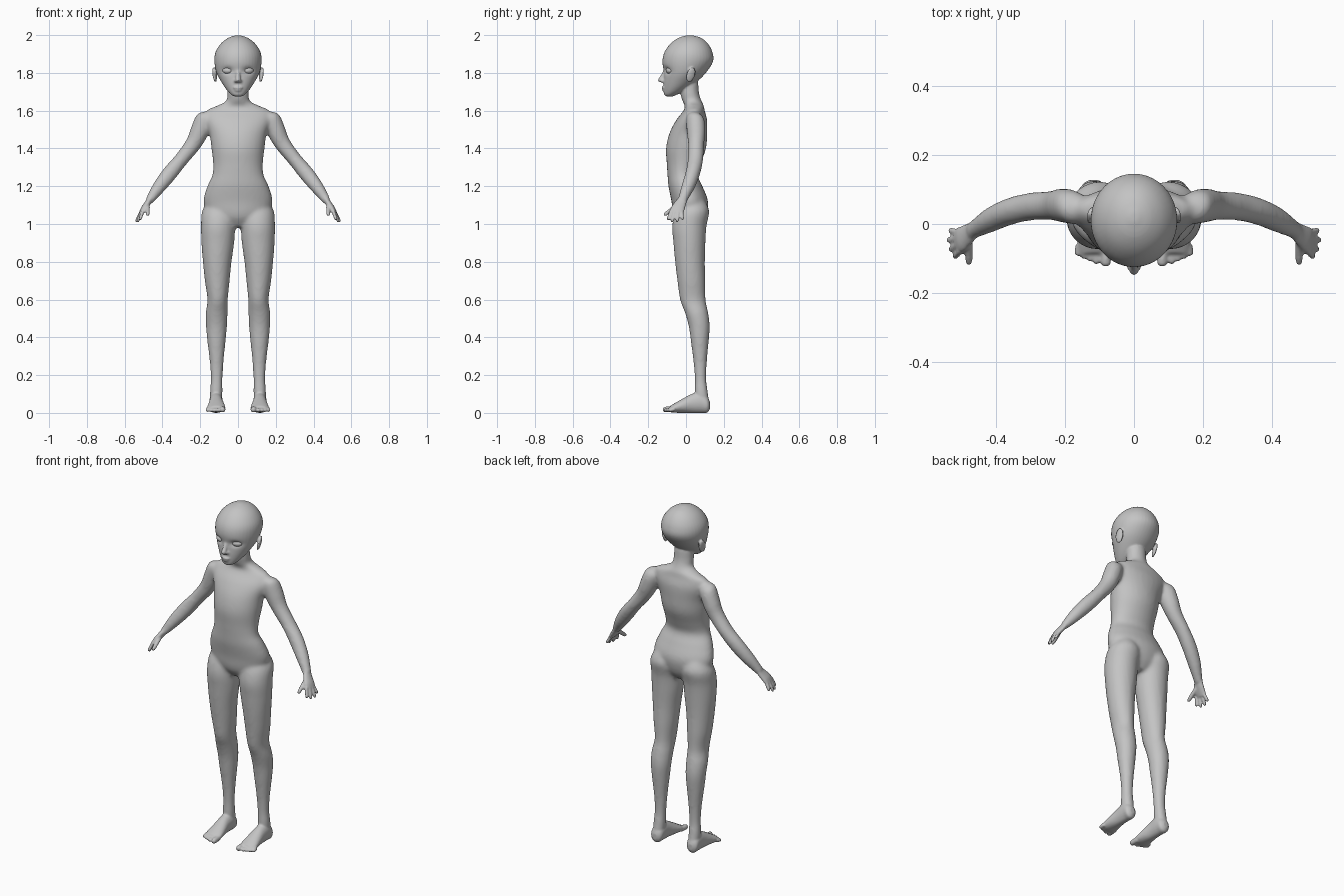
import bpy, bmesh, math
from mathutils import Vector, Matrix, Euler

skin = bpy.data.materials.new("plain grey")
skin.diffuse_color = (0.55, 0.55, 0.55, 1)


def spline(rows, t):
    """Smooth curve through rows of numbers, t counted in rows."""
    i = min(int(t), len(rows) - 2)
    f = t - i
    p = [rows[max(0, min(len(rows) - 1, i + k))] for k in (-1, 0, 1, 2)]
    return [b + 0.5 * f * (c - a + f * (2 * a - 5 * b + 4 * c - d + f * (3 * (b - c) + d - a)))
            for a, b, c, d in zip(*p)]


def tube(bm, rows, axis=(0, 0, 1), side=(1, 0, 0), both=False, steps=5, n=28):
    """Loft of ellipses; each row is x, y, z, radius along side, radius across."""
    w = Vector(axis).normalized()
    u = Vector(side)
    u = (u - w * u.dot(w)).normalized()
    v = w.cross(u)
    for s in ((1, -1) if both else (1,)):
        rings = []
        for k in range((len(rows) - 1) * steps + 1):
            x, y, z, a, b = spline(rows, k / steps)
            ring = []
            for j in range(n):
                q = 2 * math.pi * j / n
                p = Vector((x, y, z)) + u * max(a, .001) * math.cos(q) + v * max(b, .001) * math.sin(q)
                ring.append(bm.verts.new((p.x * s, p.y, p.z)))
            rings.append(ring)
        faces = [bm.faces.new(rings[0][::-1]), bm.faces.new(rings[-1])]
        for r0, r1 in zip(rings, rings[1:]):
            for j in range(n):
                m = (j + 1) % n
                faces.append(bm.faces.new((r0[j], r0[m], r1[m], r1[j])))
        bmesh.ops.recalc_face_normals(bm, faces=faces)


def digit(bm, a, b, r):
    """Finger or toe with a rounded tip, on both sides."""
    a, b = Vector(a), Vector(b)
    d = b - a
    rows = [(*(a + d * t), r * k, r * k) for t, k in ((0, 1), (.5, 1), (.85, .9), (.96, .6), (1, .2))]
    tube(bm, rows, d, (0, 1, .3) if abs(d.normalized().y) < .8 else (1, 0, 0), True, 3, 14)


def ball(bm, pos, size, rot=(0, 0, 0), both=False):
    for s in ((1, -1) if both else (1,)):
        e = Euler((rot[0], rot[1] * s, rot[2] * s))
        m = Matrix.Translation((pos[0] * s, pos[1], pos[2])) @ e.to_matrix().to_4x4() @ Matrix.Diagonal((*size, 1))
        bmesh.ops.create_uvsphere(bm, u_segments=24, v_segments=16, radius=1, matrix=m)


def finish(bm, name, voxel=0, smooth=0):
    me = bpy.data.meshes.new(name)
    bm.to_mesh(me)
    bm.free()
    ob = bpy.data.objects.new(name, me)
    bpy.context.collection.objects.link(ob)
    if voxel:
        r = ob.modifiers.new("fuse", 'REMESH')
        r.mode, r.voxel_size = 'VOXEL', voxel
        sm = ob.modifiers.new("soften", 'SMOOTH')
        sm.factor, sm.iterations = .5, smooth
        ev = ob.evaluated_get(bpy.context.evaluated_depsgraph_get())
        ob.data = bpy.data.meshes.new_from_object(ev)
        ob.modifiers.clear()
    ob.data.materials.clear()
    ob.data.materials.append(skin)
    ob.data.polygons.foreach_set("use_smooth", [True] * len(ob.data.polygons))
    return ob


# Torso and neck
core = bmesh.new()
tube(core, [(0, .02, .985, .05, .05), (0, .02, 1.04, .15, .085), (0, .02, 1.12, .183, .097),
            (0, -.003, 1.2, .163, .09), (0, -.018, 1.26, .136, .08), (0, -.012, 1.32, .132, .09),
            (0, 0, 1.4, .141, .106), (0, .012, 1.48, .152, .1), (0, .03, 1.55, .175, .082),
            (0, .043, 1.6, .168, .056), (0, .045, 1.625, .115, .05), (0, .032, 1.65, .064, .051),
            (0, .02, 1.69, .057, .05), (0, .015, 1.76, .055, .05)])
# Arms
tube(core, [(.15, .048, 1.575, .03, .035), (.178, .05, 1.55, .05, .05), (.207, .053, 1.485, .051, .05),
            (.24, .053, 1.42, .043, .043), (.302, .05, 1.34, .038, .041), (.36, .036, 1.27, .041, .039),
            (.415, .012, 1.2, .036, .036), (.458, -.013, 1.14, .026, .028), (.478, -.027, 1.112, .018, .03)],
     (.62, -.15, -.77), (1, 0, .8), True)
# Legs
tube(core, [(.1, .045, 1.13, .05, .05), (.1, .035, 1.07, .09, .088), (.105, .018, .99, .091, .091),
            (.107, .018, .9, .087, .085), (.11, .021, .8, .076, .079), (.11, .028, .7, .066, .074),
            (.108, .036, .6, .054, .068), (.113, .056, .53, .058, .062), (.114, .07, .46, .056, .056),
            (.114, .073, .38, .049, .048), (.113, .075, .27, .037, .036), (.113, .077, .18, .032, .031),
            (.115, .08, .12, .034, .035), (.116, .085, .05, .033, .04)], both=True)
core_ob = finish(core, "torso_base", .01, 7)

# Fuse limbs with head, hands and feet
full = bmesh.new()
full.from_mesh(core_ob.data)
bpy.data.objects.remove(core_ob)

# Head
tube(full, [(0, -.088, 1.674, .012, .012), (0, -.084, 1.682, .032, .03), (0, -.063, 1.705, .056, .055),
            (0, -.035, 1.745, .084, .084), (0, -.006, 1.8, .113, .111), (0, .009, 1.86, .125, .134),
            (0, .013, 1.91, .119, .127), (0, .017, 1.955, .091, .099), (0, .02, 1.985, .052, .06),
            (0, .02, 1.999, .012, .014)], n=40)
# Nose, lips and chin
tube(full, [(0, -.108, 1.815, .011, .012), (0, -.121, 1.785, .012, .014), (0, -.133, 1.762, .014, .016),
            (0, -.13, 1.75, .009, .009)], n=16)
ball(full, (.012, -.122, 1.757), (.01, .012, .009), both=True)
ball(full, (0, -.113, 1.722), (.026, .017, .008))
ball(full, (0, -.11, 1.708), (.021, .017, .008))
ball(full, (0, -.095, 1.688), (.022, .02, .014))
# Ears
ball(full, (.124, .025, 1.79), (.009, .024, .042), (-.25, .2, .3), True)

# Hands
tube(full, [(.468, -.02, 1.127, .016, .026), (.482, -.032, 1.105, .016, .032),
            (.5, -.044, 1.08, .015, .037), (.512, -.05, 1.06, .011, .036)],
     (.6, -.3, -.8), (1, 0, .75), True)
for a, b in [((.503, -.078, 1.072), (.52, -.096, 1.02)), ((.511, -.06, 1.066), (.533, -.076, 1.008)),
             ((.513, -.042, 1.065), (.54, -.047, 1.01)), ((.507, -.024, 1.07), (.535, -.018, 1.022))]:
    digit(full, a, b, .0095)
digit(full, (.478, -.045, 1.1), (.478, -.118, 1.045), .0115)

# Feet
tube(full, [(.117, .127, .04, .014, .018), (.117, .113, .043, .033, .042), (.116, .08, .056, .036, .056),
            (.116, .03, .05, .037, .05), (.115, -.02, .037, .044, .037), (.115, -.06, .026, .049, .025),
            (.115, -.085, .02, .044, .016)], (0, -1, 0), (1, 0, 0), True)
digit(full, (.083, -.065, .02), (.081, -.123, .017), .016)
for i in range(4):
    x = .107 + i * .0175
    digit(full, (x, -.06, .02), (x + .002, -.117 + i * .008, .013), .011)

body = finish(full, "body", .0055, 3)

# Eye sockets pressed into the face, and a flat sole
for v in body.data.vertices:
    c = v.co
    if c.y < -.04 and 1.75 < c.z < 1.88:
        c.y += .014 * math.exp(-((abs(c.x) - .055) / .026) ** 2 - ((c.z - 1.812) / .017) ** 2)
    c.z = max(c.z, 0)

# Eyeballs
eyes = bmesh.new()
ball(eyes, (.055, -.088, 1.812), (.028, .017, .017), (0, 0, .35), True)
finish(eyes, "eyes")
